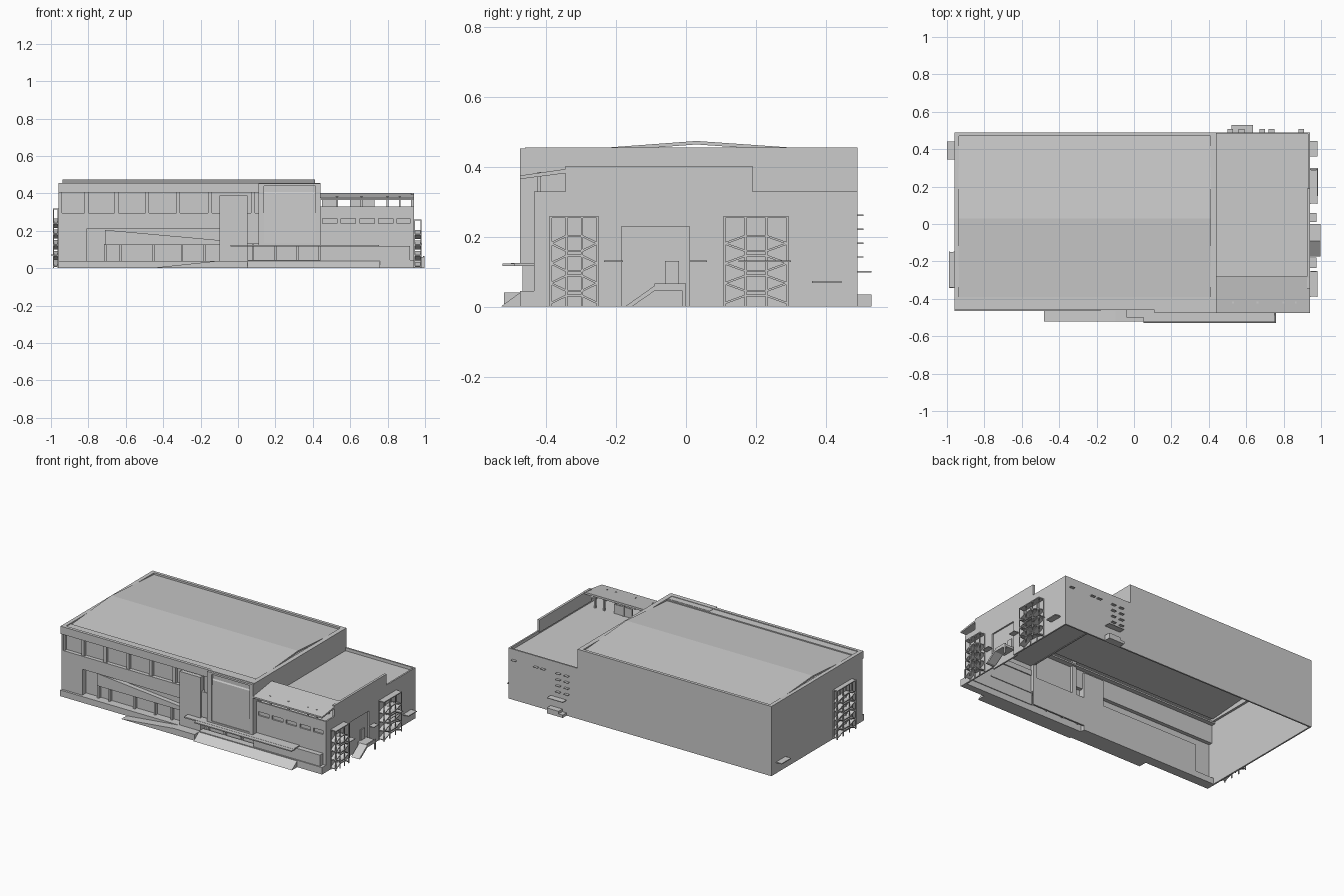
import bpy, bmesh
from math import atan2, hypot
from mathutils import Matrix


def mesh(name, bm):
    bmesh.ops.recalc_face_normals(bm, faces=bm.faces[:])
    me = bpy.data.meshes.new(name)
    bm.to_mesh(me)
    bm.free()
    ob = bpy.data.objects.new(name, me)
    bpy.context.collection.objects.link(ob)
    return ob


def add_box(bm, x0, x1, y0, y1, z0, z1):
    m = Matrix.Translation(((x0 + x1) / 2, (y0 + y1) / 2, (z0 + z1) / 2))
    bmesh.ops.create_cube(bm, size=1, matrix=m @ Matrix.Diagonal((x1 - x0, y1 - y0, z1 - z0, 1)))


def boxes(name, *dims):
    bm = bmesh.new()
    for d in dims:
        add_box(bm, *d)
    return mesh(name, bm)


def prism(name, pts, a, b, axis):
    # extrude a 2D profile along x (y,z points) or y (x,z points)
    bm = bmesh.new()
    put = (lambda p, t: (t, p[0], p[1])) if axis == 'x' else (lambda p, t: (p[0], t, p[1]))
    f = bm.faces.new([bm.verts.new(put(p, a)) for p in pts])
    r = bmesh.ops.extrude_face_region(bm, geom=[f])
    for v in r['geom']:
        if isinstance(v, bmesh.types.BMVert):
            v.co['xy'.index(axis)] = b
    return mesh(name, bm)


# main hall: open-bottomed shell
T = 0.01
boxes("hall_walls",
      (-.96, .44, .48, .49, 0, .455),
      (-.96, -.95, -.45, .49, 0, .455),
      (.43, .44, -.44, .49, .30, .455))
boxes("hall_parapet",
      (-.96, .44, -.46, -.44, .405, .455),
      (-.96, .44, .47, .49, .42, .455),
      (-.96, -.935, -.46, .49, .42, .455),
      (.41, .44, -.46, .49, .42, .455),
      (-.96, .44, -.46, -.385, .405, .415),
      (-.96, .44, -.44, -.39, .44, .45))
prism("hall_roof", [(-.39, .443), (.03, .474), (.475, .443), (.475, .433), (.03, .464), (-.39, .433)],
      -.937, .412, 'x')

# front facade of the hall
boxes("upper_window_strip", (-.95, .12, -.425, -.415, .285, .41))
boxes("window_columns", *[(x - .01, x + .01, -.445, -.425, .295, .405)
                          for x in (-.95, -.81, -.65, -.485, -.32, -.15, .08)])
boxes("front_wall",
      (-.96, -.81, -.45, -.44, .04, .295),
      (-.81, -.10, -.45, -.44, .21, .295),
      (.05, .12, -.45, -.44, .13, .295),
      (-.96, .12, -.45, -.415, .285, .295),
      (-.82, -.81, -.45, -.405, .04, .22),
      (-.81, -.10, -.45, -.405, .21, .22))
boxes("lower_glazing", (-.81, .44, -.41, -.40, .03, .22))
boxes("glazing_posts", *[(x - .006, x + .006, -.43, -.41, .04, .13)
                         for x in (-.71, -.63, -.45, -.30, -.18, .08, .2, .32)])
prism("slanted_panel", [(-.71, .205), (-.10, .15), (-.10, .125), (-.71, .125)], -.44, -.41, 'y')
boxes("hall_plinth", (-.96, -.09, -.465, -.40, 0, .04))
boxes("entrance_tower", (-.10, .05, -.46, -.40, .04, .39))

# projecting bay with recessed face
boxes("bay_frame",
      (.11, .14, -.475, -.40, .125, .45), (.415, .44, -.475, -.40, .125, .45),
      (.11, .44, -.475, -.40, .44, .452), (.11, .44, -.475, -.40, .125, .135))
prism("bay_face", [(-.47, .135), (-.465, .40), (-.44, .44), (-.42, .44), (-.42, .135)], .14, .415, 'x')

# entrance ramp, landing, terrace and canopy
prism("entrance_ramp", [(-.48, 0), (-.10, .04), (-.10, 0)], -.52, -.465, 'y')
boxes("entrance_landing", (-.10, .05, -.52, -.40, 0, .04))
prism("terrace_slope", [(-.53, 0), (-.475, .04), (-.475, 0)], .05, .76, 'x')
boxes("terrace_base", (.05, .94, -.475, -.43, 0, .045))
boxes("terrace_wall", (.44, .92, -.468, -.43, .045, .118))
boxes("entrance_canopy", (-.04, .75, -.50, -.42, .117, .125))
boxes("canopy_fascia", (.05, .755, -.525, -.49, .117, .124))

# lower wing: open-bottomed shell
boxes("wing_walls",
      (.43, .94, .48, .49, 0, .33),
      (.93, .94, -.435, -.185, 0, .33), (.93, .94, .01, .49, 0, .33),
      (.93, .94, -.185, .01, .23, .33), (.915, .925, -.195, .02, 0, .24),
      (.43, .94, -.435, -.425, .04, .24), (.43, .94, -.435, -.425, .265, .33))
boxes("wing_roof", (.44, .935, -.43, .485, .302, .31))
boxes("wing_window_glass", (.44, .93, -.425, -.418, .235, .27))
boxes("wing_window_piers", *[(.435 + .1 * i - .006, .435 + .1 * i + .016, -.435, -.425, .24, .265)
                             for i in range(5)], (.92, .94, -.435, -.425, .24, .265))
prism("wing_canopy", [(-.475, .375), (-.28, .403), (-.28, .390), (-.475, .365)], .44, .94, 'x')
boxes("canopy_posts", *[(x - .005, x + .005, y - .005, y + .005, .31, .385)
                        for x in (.53, .66, .80, .865) for y in (-.42, -.30)])
boxes("roof_screen", (.925, .94, -.345, .19, .32, .402))
boxes("roof_kiosk", (.45, .53, -.31, -.30, .31, .38), (.60, .73, -.31, -.30, .31, .37))

# side entrance: door, platform and steps
boxes("side_door", (.925, .93, -.06, -.02, .05, .13))
boxes("side_platform", (.925, .998, -.09, 0, .045, .06))
prism("side_steps", [(-.175, 0), (-.09, .06), (-.09, .045), (-.155, 0)], .94, .998, 'x')
boxes("platform_rail", (.99, .998, -.09, 0, .06, .066), (.99, .998, -.01, 0, 0, .06))


def escape(name, x0, x1, y0, y1, top, n):
    # stacked hexagonal lattice between end posts
    bm = bmesh.new()
    third = (y1 - y0) / 3
    a, b = y0 + third, y1 - third
    pitch = (top - .015) / (n + .3)

    def bar(p, q):
        L = hypot(q[0] - p[0], q[1] - p[1])
        m = Matrix.Translation(((x0 + x1) / 2, (p[0] + q[0]) / 2, (p[1] + q[1]) / 2))
        m = m @ Matrix.Rotation(atan2(q[1] - p[1], q[0] - p[0]), 4, 'X')
        bmesh.ops.create_cube(bm, size=1, matrix=m @ Matrix.Diagonal((x1 - x0, L, .006, 1)))

    for i in range(n):
        z, h = .01 + pitch * i, pitch * .38
        lo = z if i == 0 else z - h
        if i:
            bar((y0, z), (a, lo))
            bar((a, lo), (b, lo))
            bar((b, lo), (y1, z))
        bar((y0, z), (a, z + h))
        bar((a, z + h), (b, z + h))
        bar((b, z + h), (y1, z))
    bar((y0, top - .003), (y1, top - .003))
    for y in (y0, a, b, y1):
        for x in (x0, x1 - .005):
            add_box(bm, x, x + .005, y - .003, y + .003, 0, top)
    return mesh(name, bm)


escape("side_escape_front", .94, .98, -.387, -.253, .26, 4)
escape("side_escape_rear", .94, .98, .11, .29, .26, 4)
escape("left_escape", -.99, -.96, -.34, -.15, .32, 5)

# small door and window hoods on the side and rear walls
boxes("side_hoods",
      (.94, .975, -.235, -.18, .128, .132), (.94, .975, .01, .06, .128, .132),
      (.94, .985, .15, .30, .128, .132), (.94, .98, .36, .445, .068, .074),
      (-1.0, -.96, .345, .44, .068, .074))
boxes("rear_hoods",
      *[(x, x + .03, .49, .508, z, z + .004) for x in (.50, .56) for z in (.14, .18, .22, .26)],
      (.67, .70, .49, .508, .26, .264), (.72, .75, .49, .508, .26, .264),
      (.88, .91, .49, .508, .26, .264), (.52, .635, .49, .53, .098, .102))
boxes("rear_step", (.55, .635, .49, .53, 0, .035), (.52, .55, .49, .53, 0, .018))
